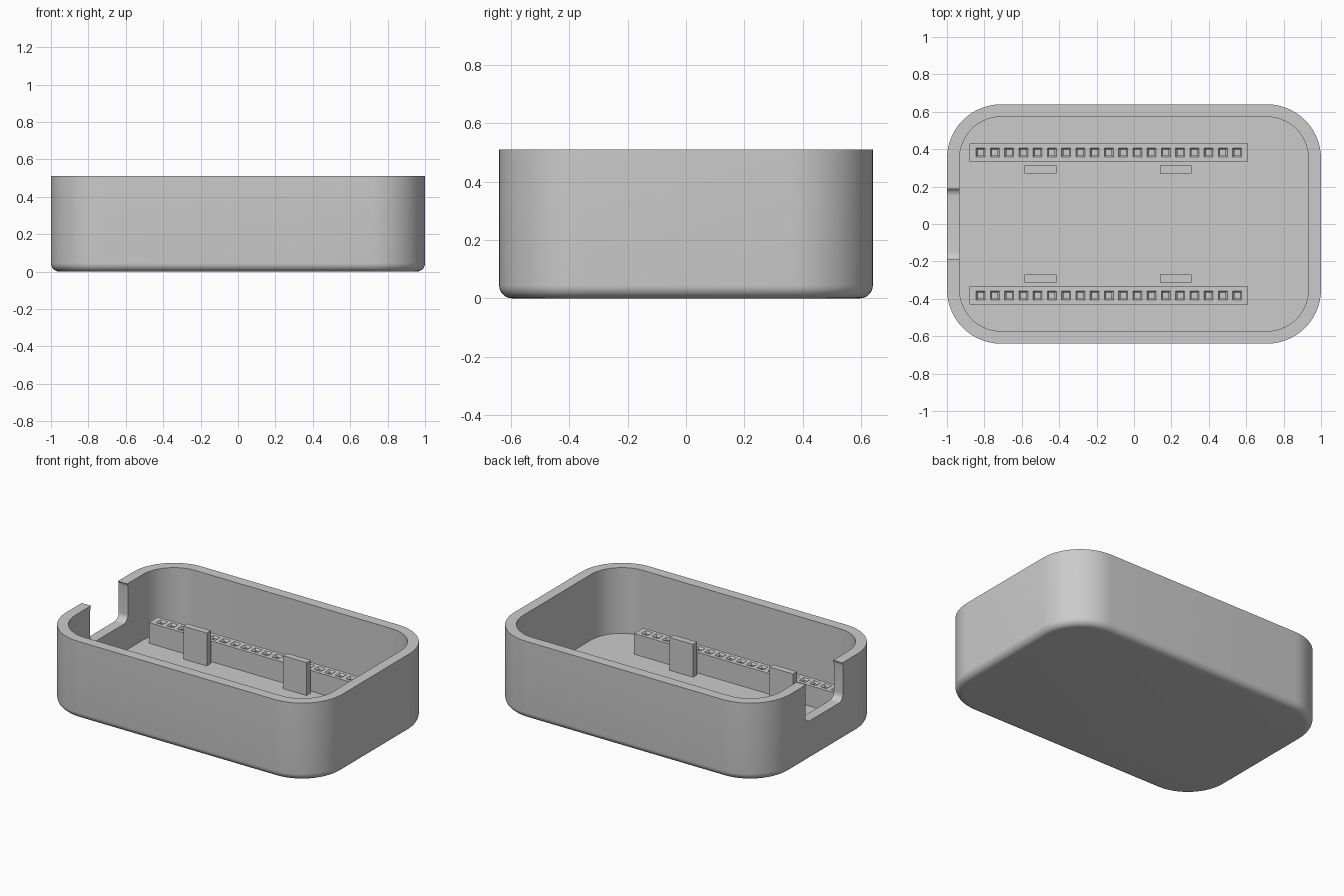
import bpy, bmesh, math

old = bpy.data.objects.get("Cube")
if old:
    bpy.data.objects.remove(old, do_unlink=True)

grey = bpy.data.materials.new("plain grey")
grey.use_nodes = True
grey.diffuse_color = (0.6, 0.6, 0.6, 1)
grey.node_tree.nodes["Principled BSDF"].inputs["Base Color"].default_value = (0.6, 0.6, 0.6, 1)

TOP, FLOOR, SEG = 0.51, 0.08, 14


def rounded(hx, hy, r, seg=SEG):
    """Counter-clockwise outline of a rounded rectangle."""
    pts = []
    for q, (sx, sy) in enumerate(((1, 1), (-1, 1), (-1, -1), (1, -1))):
        for i in range(seg + 1):
            a = (q + i / seg) * math.pi / 2
            pts.append((sx * (hx - r) + r * math.cos(a), sy * (hy - r) + r * math.sin(a)))
    return pts


def loft(bm, rings):
    """Bridge successive rings of points and cap both ends."""
    loops = [[bm.verts.new(p) for p in ring] for ring in rings]
    n = len(loops[0])
    for a, b in zip(loops, loops[1:]):
        for i in range(n):
            j = (i + 1) % n
            bm.faces.new((a[i], a[j], b[j], b[i]))
    bm.faces.new(loops[0][::-1])
    bm.faces.new(loops[-1])


def make(name, bm):
    bmesh.ops.recalc_face_normals(bm, faces=bm.faces)
    me = bpy.data.meshes.new(name)
    bm.to_mesh(me)
    bm.free()
    ob = bpy.data.objects.new(name, me)
    bpy.context.collection.objects.link(ob)
    me.materials.append(grey)
    return ob


def activate(ob):
    bpy.ops.object.select_all(action="DESELECT")
    ob.select_set(True)
    bpy.context.view_layer.objects.active = ob


def cut(ob, cutter):
    cutter.hide_render = True
    mod = ob.modifiers.new("cut", "BOOLEAN")
    mod.operation, mod.solver, mod.object = "DIFFERENCE", "EXACT", cutter
    activate(ob)
    bpy.ops.object.modifier_apply(modifier=mod.name)
    bpy.data.objects.remove(cutter, do_unlink=True)


def box(name, x0, x1, y0, y1, z0, z1):
    bm = bmesh.new()
    base = ((x0, y0), (x1, y0), (x1, y1), (x0, y1))
    loft(bm, [[(x, y, z) for x, y in base] for z in (z0, z1)])
    return make(name, bm)


# Open tray: filleted bottom, outer wall, rim, inner wall, floor
bm = bmesh.new()
FILLET, WALL = 0.045, 0.067
rings = []
for i in range(9):
    a = i / 8 * math.pi / 2
    d = FILLET * (1 - math.sin(a))
    z = FILLET * (1 - math.cos(a))
    rings.append([(x, y, z) for x, y in rounded(1 - d, 0.64 - d, 0.29 - d)])
rings.append([(x, y, TOP) for x, y in rounded(1, 0.64, 0.29)])
for z in (TOP, FLOOR):
    rings.append([(x, y, z) for x, y in rounded(1 - WALL, 0.64 - WALL, 0.29 - WALL)])
loft(bm, rings)
tray = make("tray", bm)

# Rounded cable opening in one end wall
bm = bmesh.new()
slot = rounded(0.195, 0.135, 0.045, 8)
loft(bm, [[(x, y, z + 0.395) for y, z in slot] for x in (-1.1, -0.9)])
cut(tray, make("cable_opening_cutter", bm))
activate(tray)
bpy.ops.object.shade_smooth_by_angle(angle=math.radians(30))

# Socket strips with funnel-mouthed square holes, and board clips
HEAD = 0.215
for side, label in ((1, "back"), (-1, "front")):
    ys = sorted((side * 0.335, side * 0.43))
    strip = box(label + "_socket_strip", -0.88, 0.61, *ys, FLOOR - 0.01, HEAD)
    bm = bmesh.new()
    for k in range(19):
        cx, cy = -0.82 + 0.0762 * k, side * 0.3825
        loft(bm, [[(cx + sx * h, cy + sy * h, z)
                   for sx, sy in ((-1, -1), (1, -1), (1, 1), (-1, 1))]
                  for h, z in ((0.015, HEAD - 0.11), (0.015, HEAD - 0.012),
                               (0.024, HEAD), (0.024, HEAD + 0.02))])
    cut(strip, make("socket_hole_cutter", bm))
    ys = sorted((side * 0.27, side * 0.312))
    for x, end in ((-0.585, "right"), (0.138, "left")):
        box(f"{label}_{end}_clip", x, x + 0.17, *ys, FLOOR - 0.01, 0.295)
